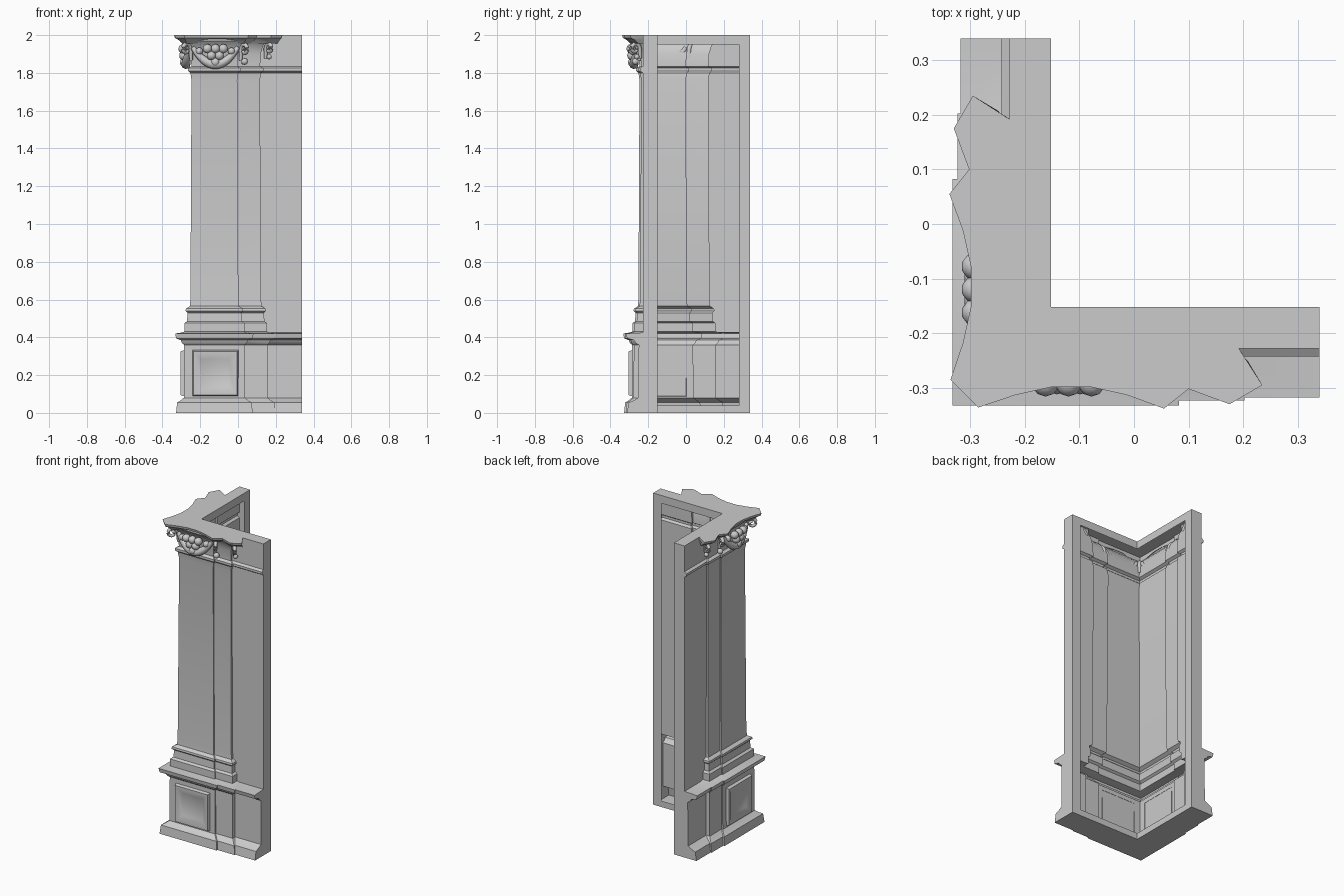
import bpy, bmesh, math
from mathutils import Vector, Matrix

if "Cube" in bpy.data.objects:
    bpy.data.objects.remove(bpy.data.objects["Cube"])

END, INNER = 0.34, -0.152


def swap(p):
    # mirror across the diagonal plane x = y
    return (p[1], p[0], p[2])


def finish(name, bm, angle=30):
    bmesh.ops.recalc_face_normals(bm, faces=bm.faces)
    me = bpy.data.meshes.new(name)
    bm.to_mesh(me)
    bm.free()
    ob = bpy.data.objects.new(name, me)
    bpy.context.collection.objects.link(ob)
    bpy.ops.object.select_all(action='DESELECT')
    ob.select_set(True)
    bpy.context.view_layer.objects.active = ob
    bpy.ops.object.shade_smooth_by_angle(angle=math.radians(angle))


def both(bm, pts):
    # one face and its diagonal mirror
    bm.faces.new([bm.verts.new(p) for p in pts])
    bm.faces.new([bm.verts.new(swap(p)) for p in reversed(pts)])


def loft(bm, rings, closed=False):
    rows = [[bm.verts.new(p) for p in r] for r in rings]
    n = len(rows[0])
    for a, b in zip(rows, rows[1:]):
        for i in range(n if closed else n - 1):
            j = (i + 1) % n
            bm.faces.new((a[i], a[j], b[j], b[i]))
    return rows


def outline(half, z):
    # half runs from the leg end to the corner; the other leg is mirrored
    pts = [(x, y, z) for x, y in half]
    rest = [swap(p) for p in reversed(pts)]
    if abs(half[-1][0] - half[-1][1]) < 1e-6:
        rest = rest[1:]
    return pts + rest


def section(z, d):
    # stepped section: corner pier, side strip and wall all follow depth d
    if z < .423:
        wall = .25 + (d - .285) * 1.45
    else:
        wall = .243 if 1.805 < z < 1.83 else .228
    x1 = d - .25
    x2 = x1 + .12
    s = d - .009
    return outline([(END, -wall), (x2, -wall), (x2, -s), (x1, -s), (x1, -d), (-d, -d)], z)


# Corner body: height and pier depth of each moulding
profile = [
    (0, .328), (.055, .322), (.065, .305), (.08, .287), (.36, .285), (.37, .297),
    (.385, .303), (.395, .328), (.42, .332), (.425, .30), (.43, .284), (.475, .284),
    (.485, .27), (.53, .267), (.54, .278), (.552, .276), (.565, .255), (.6, .252),
    (1.76, .246), (1.8, .252), (1.81, .264), (1.825, .264), (1.835, .247),
    (1.9, .25), (1.945, .263), (1.97, .285), (2, .285),
]
rings = [section(z, d) for z, d in profile]
bm = bmesh.new()
loft(bm, rings)
# bottom, top and end caps
for ring, z in ((rings[0], 0), (rings[-1], 2)):
    inner = [(INNER, END, z), (INNER, INNER, z), (END, INNER, z)]
    bm.faces.new([bm.verts.new(p) for p in ring + inner])
both(bm, [r[0] for r in rings] + [(END, INNER, 2), (END, INNER, 0)])
finish("corner_pilaster_body", bm)

# Open frame on the inside of each leg
bm = bmesh.new()
for x0, x1, z0, z1 in ((.28, END, 0, 2), (INNER, .28, 0, .04), (INNER, .28, 1.95, 2)):
    both(bm, [(x0, INNER, z0), (x1, INNER, z0), (x1, INNER, z1), (x0, INNER, z1)])
finish("inner_frame", bm)

# Raised and recessed square panel on each pedestal face
bm = bmesh.new()
squares = [[(-.12 + sx * h, -d, .21 + sz * h) for sx, sz in ((-1, -1), (1, -1), (1, 1), (-1, 1))]
           for h, d in ((.122, .284), (.116, .304), (.1, .304), (.072, .288))]
for flip in (False, True):
    rows = loft(bm, [[swap(p) if flip else p for p in s] for s in squares], True)
    bm.faces.new(rows[-1])
finish("pedestal_panels", bm)

# Capital slab with concave sides and pointed horns
horns = [(.19, -.225), (.235, -.295), (.175, -.33), (.10, -.302), (.055, -.338)]
sweep = [(.055 - .34 * t, -.295 - .041 * abs(2 * t - 1) ** 1.6) for t in (.2, .4, .6, .8, 1)]
bm = bmesh.new()


def shrink(k):
    return [(x - k * (.6 if x > 0 else -.3), min(y + k, -.22)) for x, y in horns + sweep]


slab = [outline(shrink(k), z) for k, z in
        ((.045, 1.955), (.022, 1.975), (.004, 1.985), (0, 2))]
loft(bm, slab)
top = [(INNER, .19, 2), (INNER, INNER, 2), (.19, INNER, 2)]
bm.faces.new([bm.verts.new(p) for p in slab[-1] + top])
finish("capital_slab", bm)


# Swept ornaments of the capital
def tube(bm, path, radii, n=8):
    pts = [Vector(p) for p in path]
    rings = []
    for i, p in enumerate(pts):
        t = pts[min(i + 1, len(pts) - 1)] - pts[max(i - 1, 0)]
        rot = t.to_track_quat('Z', 'Y').to_matrix()
        rings.append([p + rot @ Vector((math.cos(k * math.tau / n), math.sin(k * math.tau / n), 0)) * radii[i]
                      for k in range(n)])
    rows = loft(bm, rings, True)
    bm.faces.new(rows[0])
    bm.faces.new(rows[-1])


def scroll(bm, centre, direction, r, mirror=True):
    # stem rising from the neck into a spiral
    d = Vector((*direction, 0)).normalized()
    c = Vector(centre)
    path, rad = [c - d * r * 1.1 - Vector((0, 0, r * 1.7))], [.009]
    for i in range(19):
        a = math.pi - i * math.tau * 1.3 / 18
        q = r * (1 - .8 * i / 18)
        path.append(c + d * q * math.cos(a) + Vector((0, 0, q * math.sin(a))))
        rad.append(.012 - .004 * i / 18)
    tube(bm, path, rad)
    if mirror:
        tube(bm, [swap(p) for p in path], rad)


bm = bmesh.new()
scroll(bm, (-.275, -.275, 1.925), (-1, -1), .034, False)
scroll(bm, (.035, -.278, 1.922), (.7, -1), .033)
scroll(bm, (.165, -.27, 1.928), (.7, -1), .03)
finish("capital_scrolls", bm, 50)

# Hanging garlands
bm = bmesh.new()
steps = [i / 8 - 1 for i in range(17)]
path = [(-.12 + .12 * t, -.262 - .014 * (1 - t * t), 1.845 + .09 * t * t) for t in steps]
rad = [.012 + .013 * (1 - t * t) for t in steps]
tube(bm, path, rad)
tube(bm, [swap(p) for p in path], rad)
finish("garlands", bm, 50)

# Fruit clusters in rows of three, two and one, with leaf drops under the scrolls
bm = bmesh.new()
fruit = [(-.12 + (i - (n - 1) / 2) * .042, -.279 - n * .004, 1.82 + n * .036, .025)
         for n in (1, 2, 3) for i in range(n)]
fruit += [(-.205, -.272, 1.915, .02), (-.035, -.272, 1.915, .02)]
fruit += [(.035, -.268, 1.86, .018), (.165, -.26, 1.885, .014)]
for x, y, z, r in fruit:
    for p in ((x, y, z), (y, x, z)):
        bmesh.ops.create_icosphere(bm, subdivisions=2, radius=r, matrix=Matrix.Translation(p))
finish("fruit_clusters", bm, 60)
